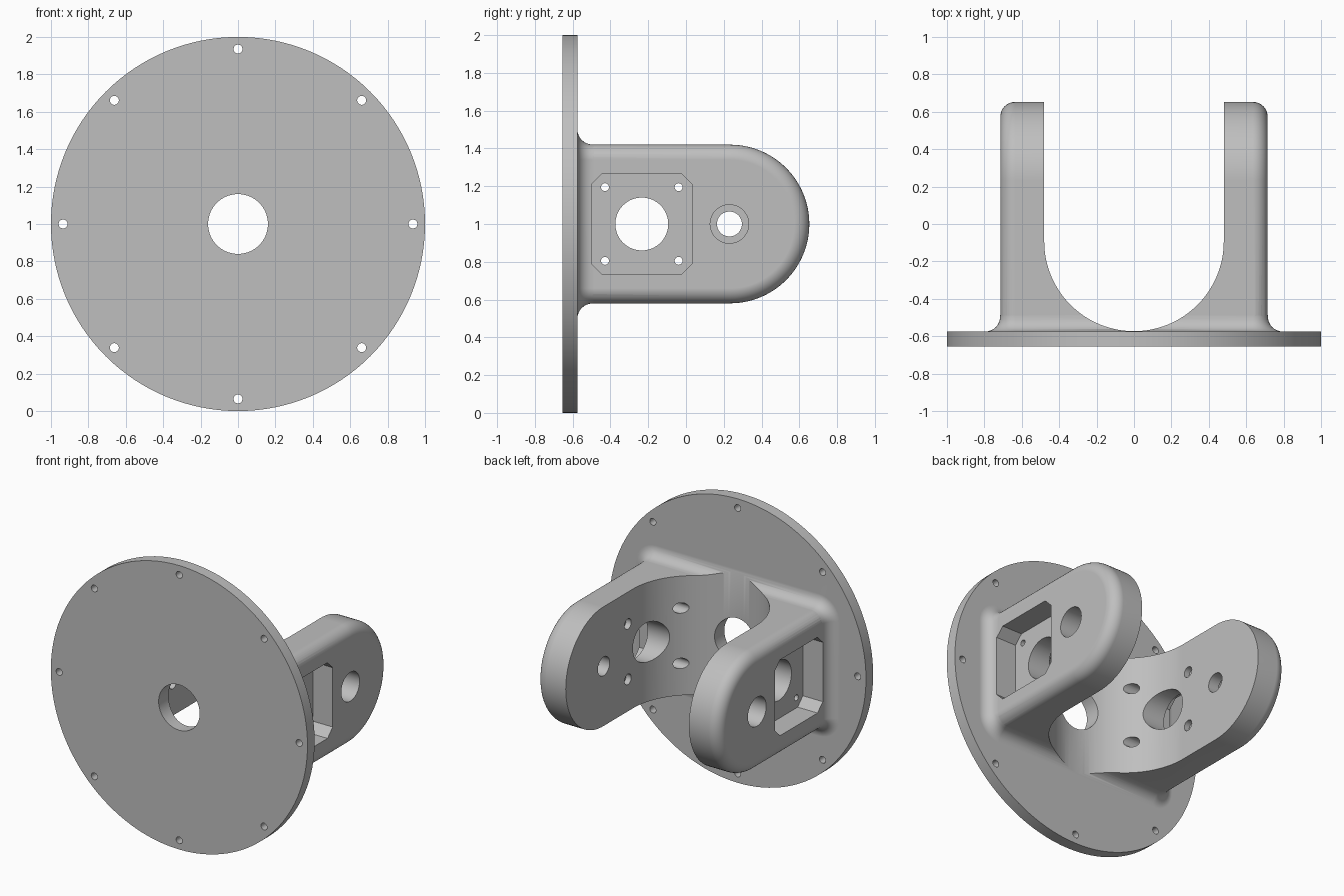
import bpy, bmesh
from math import sin, cos, pi

cube = bpy.data.objects.get("Cube")
if cube:
    bpy.data.objects.remove(cube, do_unlink=True)

MID = 1.0            # height of the main axis
BACK = -0.575        # rear face of the flange
HALF_W, HALF_H = 0.715, 0.42
FILLET = 0.08
POCKET_FLOOR = 0.56

metal = bpy.data.materials.new("light_grey_metal")
metal.use_nodes = True
grey = (0.52, 0.52, 0.52, 1)
metal.diffuse_color = grey
metal.node_tree.nodes["Principled BSDF"].inputs["Base Color"].default_value = grey


def loft(name, loops):
    """Closed solid through a list of matching loops."""
    bm = bmesh.new()
    rings = [[bm.verts.new(p) for p in loop] for loop in loops]
    n = len(rings[0])
    for a, b in zip(rings, rings[1:]):
        for i in range(n):
            j = (i + 1) % n
            bm.faces.new((a[i], a[j], b[j], b[i]))
    bm.faces.new(rings[0])
    bm.faces.new(rings[-1])
    bmesh.ops.recalc_face_normals(bm, faces=bm.faces)
    mesh = bpy.data.meshes.new(name)
    bm.to_mesh(mesh)
    bm.free()
    obj = bpy.data.objects.new(name, mesh)
    bpy.context.collection.objects.link(obj)
    mesh.materials.append(metal)
    return obj


def arc(u, v, r, start, end, steps):
    angles = [start + (end - start) * i / steps for i in range(steps + 1)]
    return [(u + r * cos(a), v + r * sin(a)) for a in angles]


def prism(name, profile, axis, lo, hi):
    place = {"x": lambda u, v, t: (t, u, v),
             "y": lambda u, v, t: (u, t, v),
             "z": lambda u, v, t: (u, v, t)}[axis]
    return loft(name, [[place(u, v, t) for u, v in profile] for t in (lo, hi)])


def cylinder(name, u, v, r, axis, lo, hi, steps=48):
    return prism(name, arc(u, v, r, 0, 2 * pi, steps)[:-1], axis, lo, hi)


def combine(target, tool, operation):
    mod = target.modifiers.new(operation.lower(), "BOOLEAN")
    mod.operation, mod.solver, mod.object = operation, "EXACT", tool
    bpy.context.view_layer.objects.active = target
    bpy.ops.object.modifier_apply(modifier=mod.name)
    bpy.data.objects.remove(tool, do_unlink=True)


def cut(tool):
    combine(bracket, tool, "DIFFERENCE")


# Yoke block: round-ended outline lofted across x with rounded outer edges
def outline(x, inset):
    r = HALF_H - inset
    pts = arc(0.233, MID, r, -pi / 2, pi / 2, 48)
    pts += [(-0.62, MID + r), (-0.62, MID - r)]
    return [(x, y, z) for y, z in pts]


STEPS = 8
half = []
for i in range(STEPS + 1):
    t = pi / 2 * i / STEPS
    half.append((HALF_W - FILLET + FILLET * sin(t), FILLET * (1 - cos(t))))
layers = [(-x, d) for x, d in reversed(half)] + half
yoke = loft("yoke", [outline(x, d) for x, d in layers])


# Flared root fillet: rounded rectangle that widens towards the flange
def root_ring(y, flare):
    pts = []
    for k, (sx, sz) in enumerate(((1, 1), (-1, 1), (-1, -1), (1, -1))):
        pts += arc(sx * (HALF_W - FILLET), MID + sz * (HALF_H - FILLET),
                   FILLET + flare, k * pi / 2, (k + 1) * pi / 2, STEPS)
    return [(x, y, z) for x, z in pts]


rings = [root_ring(BACK - 0.03, FILLET)]
for i in range(STEPS + 1):
    t = pi / 2 * i / STEPS
    rings.append(root_ring(BACK + FILLET * (1 - cos(t)),
                           FILLET * (1 - sin(t)) + 0.001))
rings.append(root_ring(-0.40, -0.01))
combine(yoke, loft("root_fillet", rings), "UNION")

# Round flange, joined to the yoke
bracket = cylinder("yoke_bracket", 0, MID, 1.0, "y", -0.655, BACK, 128)
combine(bracket, yoke, "UNION")

# U-shaped slot between the arms
slot = arc(0, -0.093, 0.48, pi, 2 * pi, 64) + [(0.48, 1), (-0.48, 1)]
cut(prism("slot", slot, "z", 0.3, 1.7))

# Flange bore and ring of bolt holes
cut(cylinder("centre_bore", 0, MID, 0.16, "y", -0.8, -0.3, 64))
for k in range(8):
    a = k * pi / 4
    cut(cylinder("bolt_hole", 0.935 * cos(a), MID + 0.935 * sin(a), 0.024,
                 "y", -0.8, -0.5, 24))

# Motor pocket, shaft hole, screw holes and bearing seat in each arm
PY, PH, CH = -0.234, 0.267, 0.058
pocket = []
for sy, sz in ((1, 1), (-1, 1), (-1, -1), (1, -1)):
    corner = [(PY + sy * PH, MID + sz * (PH - CH)),
              (PY + sy * (PH - CH), MID + sz * PH)]
    pocket += corner if sy * sz > 0 else corner[::-1]

for s in (-1, 1):
    cut(prism("pocket", pocket, "x", s * POCKET_FLOOR, s * 0.9))
    cut(cylinder("shaft_hole", PY, MID, 0.14, "x", s * 0.1, s * 0.65, 64))
    cut(cylinder("bearing_seat", 0.23, MID, 0.102, "x", s * POCKET_FLOOR, s * 0.9))
    cut(cylinder("pivot_hole", 0.23, MID, 0.066, "x", s * 0.3, s * 0.65))
    for dy in (-0.195, 0.195):
        for dz in (-0.195, 0.195):
            cut(cylinder("screw_head", PY + dy, MID + dz, 0.037,
                         "x", s * 0.2, s * 0.52, 24))
            cut(cylinder("screw_hole", PY + dy, MID + dz, 0.021,
                         "x", s * 0.2, s * 0.65, 24))

# Smooth curved faces, crisp edges
bpy.ops.object.select_all(action="DESELECT")
bracket.select_set(True)
bpy.context.view_layer.objects.active = bracket
bpy.ops.object.shade_smooth_by_angle(angle=pi / 6)
weighted = bracket.modifiers.new("weighted_normals", "WEIGHTED_NORMAL")
weighted.keep_sharp = True
